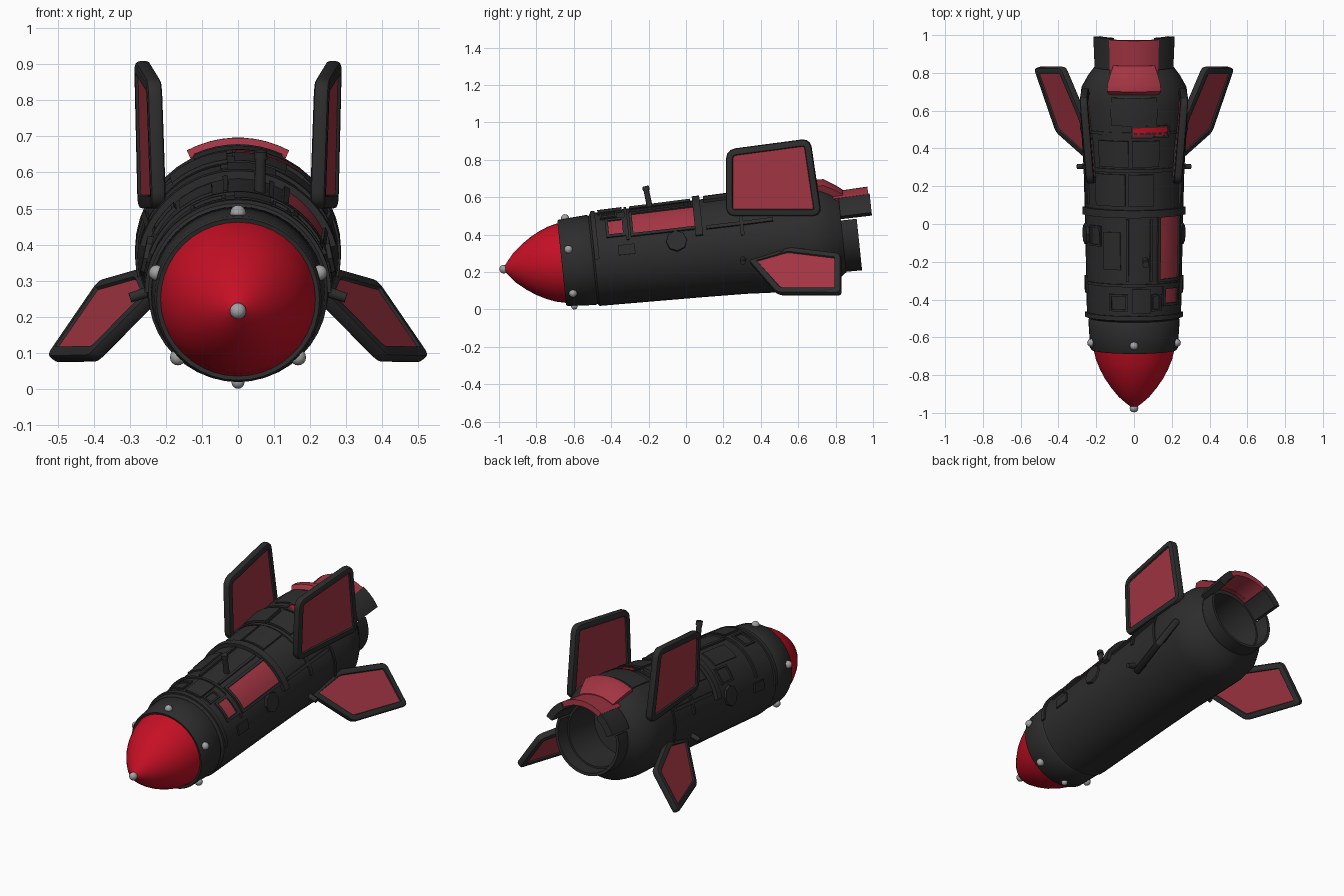
import bpy, bmesh, math
from mathutils import Vector, Matrix

if "Cube" in bpy.data.objects:
    bpy.data.objects.remove(bpy.data.objects["Cube"])

def material(name, r, g, b):
    m = bpy.data.materials.new(name)
    m.diffuse_color = (r, g, b, 1)
    m.use_nodes = True
    m.node_tree.nodes["Principled BSDF"].inputs["Base Color"].default_value = m.diffuse_color
    return m

DARK = material("charcoal hull", 0.026, 0.026, 0.026)
RED = material("bright red", 0.56, 0.005, 0.018)
MAROON = material("faded red panel", 0.36, 0.035, 0.055)
GREY = material("light grey metal", 0.36, 0.36, 0.36)

# The rocket is built along +y and then pitched nose-down
TILT = Matrix.Translation((0, 0, 0.318)) @ Matrix.Rotation(math.radians(6), 4, 'X')

def finish(name, bm, mats, tilt=True, angle=35):
    if tilt:
        bm.transform(TILT)
    bmesh.ops.recalc_face_normals(bm, faces=bm.faces[:])
    me = bpy.data.meshes.new(name)
    bm.to_mesh(me)
    bm.free()
    for m in mats:
        me.materials.append(m)
    me.shade_smooth()
    me.set_sharp_from_angle(angle=math.radians(angle))
    ob = bpy.data.objects.new(name, me)
    bpy.context.collection.objects.link(ob)
    return ob

def polar(s, r, deg):
    a = math.radians(deg)
    return Vector((r * math.cos(a), s, r * math.sin(a)))

def lathe(name, profile, mat, n=40):
    bm = bmesh.new()
    rings = [[bm.verts.new(polar(s, max(r, 0.0005), 360 * i / n)) for i in range(n)] for s, r in profile]
    for a, b in zip(rings, rings[1:]):
        for i in range(n):
            bm.faces.new((a[i], a[(i + 1) % n], b[(i + 1) % n], b[i]))
    return finish(name, bm, [mat])

HULL = [(-0.66, 0.232), (-0.51, 0.242), (-0.50, 0.236), (-0.49, 0.249), (0.05, 0.260),
        (0.3, 0.267), (0.50, 0.279), (0.65, 0.286), (0.73, 0.278), (0.79, 0.245), (0.84, 0.208)]

def hull_r(s):
    for (s0, r0), (s1, r1) in zip(HULL, HULL[1:]):
        if s <= s1:
            return r0 + (r1 - r0) * (s - s0) / (s1 - s0)
    return HULL[-1][1]

def arc_shell(name, profile, a0, a1, mat):
    """Curved slab; profile rows are (s, inner radius, outer radius)."""
    n = max(2, int(abs(a1 - a0) / 6))
    bm = bmesh.new()
    loop = [(s, o) for s, i, o in profile] + [(s, i) for s, i, o in reversed(profile)]
    rows = [[bm.verts.new(polar(s, r, a0 + (a1 - a0) * k / n)) for s, r in loop] for k in range(n + 1)]
    m = len(loop)
    for a, b in zip(rows, rows[1:]):
        for j in range(m):
            bm.faces.new((a[j], a[(j + 1) % m], b[(j + 1) % m], b[j]))
    bm.faces.new(rows[0])
    bm.faces.new(rows[-1])
    return finish(name, bm, [mat])

def plate(name, s0, s1, a0, a1, h, mat=DARK):
    """Plate lying on the hull, h proud of it."""
    rows = [(s, hull_r(s) - 0.012, hull_r(s) + h) for s in (s0, (s0 + s1) / 2, s1)]
    return arc_shell(name, rows, a0, a1, mat)

def frame(name, s0, s1, a0, a1, h, w=0.016):
    d = math.degrees(w / 0.26)
    plate(name + "_front", s0 - w, s0, a0 - d, a1 + d, h)
    plate(name + "_back", s1, s1 + w, a0 - d, a1 + d, h)
    plate(name + "_low", s0, s1, a0 - d, a0, h)
    plate(name + "_high", s0, s1, a1, a1 + d, h)

def peg(name, p0, p1, r, mat=DARK, n=14):
    p0, p1 = Vector(p0), Vector(p1)
    d = p1 - p0
    bm = bmesh.new()
    rot = d.to_track_quat('Z', 'Y').to_matrix().to_4x4()
    bmesh.ops.create_cone(bm, cap_ends=True, segments=n, radius1=r, radius2=r * 0.92, depth=d.length,
                          matrix=Matrix.Translation((p0 + p1) / 2) @ rot)
    return finish(name, bm, [mat])

def stud(name, p, r):
    bm = bmesh.new()
    bmesh.ops.create_uvsphere(bm, u_segments=12, v_segments=8, radius=r, matrix=Matrix.Translation(p))
    return finish(name, bm, [GREY], angle=60)

def fin(name, corners, thick, border, rounding):
    """Flat rounded fin with a recessed panel on both sides."""
    pts = [Vector(c) for c in corners]
    mid = sum(pts, Vector()) / len(pts)
    nor = sum((a.cross(b) for a, b in zip(pts, pts[1:] + pts[:1])), Vector()).normalized()
    pts = [p - nor * (p - mid).dot(nor) for p in pts]
    bm = bmesh.new()
    bm.faces.new([bm.verts.new(p - nor * thick / 2) for p in pts])
    bmesh.ops.bevel(bm, geom=bm.verts[:], offset=rounding, segments=3, profile=0.5, affect='VERTICES')
    ext = bmesh.ops.extrude_face_region(bm, geom=bm.faces[:], use_keep_orig=True)
    bmesh.ops.translate(bm, vec=nor * thick, verts=[v for v in ext['geom'] if isinstance(v, bmesh.types.BMVert)])
    bmesh.ops.recalc_face_normals(bm, faces=bm.faces[:])
    bm.normal_update()
    rim = [e for e in bm.edges if len(e.link_faces) == 2 and e.calc_face_angle() > 1.2
           and any(abs(f.normal.dot(nor)) > 0.9 for f in e.link_faces)]
    bmesh.ops.bevel(bm, geom=rim, offset=thick * 0.28, segments=2, profile=0.5, affect='EDGES')
    bm.normal_update()
    caps = [f for f in bm.faces if abs(f.normal.dot(nor)) > 0.99 and len(f.verts) > 8]
    bmesh.ops.inset_individual(bm, faces=caps, thickness=border)
    bmesh.ops.inset_individual(bm, faces=caps, thickness=0.004, depth=-0.008)
    for f in caps:
        f.material_index = 1
    finish(name, bm, [DARK, MAROON], tilt=False)

# Nose cone, its tip and the main hull with a hollow exhaust
lathe("nose_cone", [(-0.972, 0.018), (-0.955, 0.04), (-0.92, 0.081), (-0.87, 0.122), (-0.82, 0.156),
                    (-0.77, 0.182), (-0.72, 0.202), (-0.66, 0.216), (-0.64, 0.0)], RED)
peg("nose_tip_stem", (0, -0.955, 0), (0, -0.985, 0), 0.018, GREY)
stud("nose_tip", (0, -0.98, 0), 0.023)
lathe("hull", [(-0.65, 0.0), (-0.664, 0.208), (-0.668, 0.226)] + HULL +
      [(0.84, 0.178), (0.62, 0.165), (0.62, 0.0)], DARK)

# Studs around the front collar
for k, deg in enumerate((90, 17, 163, -45, -135, -90)):
    stud(f"collar_stud_{k}", polar(-0.625, 0.236, deg), 0.022 if deg != -90 else 0.018)

# Ring bands over the hull
for k, (s0, s1, a0, a1, h) in enumerate(((-0.49, -0.465, 0, 180, 0.010), (0.06, 0.10, 15, 165, 0.022),
                                         (0.30, 0.32, 10, 170, 0.010), (0.50, 0.515, -20, 200, 0.006),
                                         (-0.31, -0.295, 20, 160, 0.010))):
    plate(f"hull_band_{k}", s0, s1, a0, a1, h)

# Side windows on the right, with frames
plate("side_window", -0.27, 0.065, 27, 58, 0.003, MAROON)
frame("side_window_frame", -0.27, 0.065, 27, 58, 0.012)
plate("small_side_window", -0.40, -0.325, 29, 50, 0.003, MAROON)
frame("small_window_frame", -0.40, -0.325, 29, 50, 0.010)

# Red slot on the back of the hull
plate("red_slot", 0.495, 0.54, 52, 91, 0.006, RED)
frame("red_slot_frame", 0.495, 0.54, 52, 91, 0.010, 0.010)

# Raised armour plates and hatches on the upper hull
for k, (s0, s1, a0, a1, h) in enumerate((
        (0.12, 0.29, 68, 96, 0.016), (0.12, 0.29, 100, 138, 0.010), (0.33, 0.47, 62, 92, 0.014),
        (0.33, 0.47, 96, 130, 0.018), (-0.28, 0.05, 96, 99, 0.012), (-0.28, 0.05, 68, 71, 0.010),
        (0.55, 0.70, 65, 115, 0.008), (-0.45, -0.32, 70, 92, 0.012), (-0.22, -0.02, 106, 128, 0.008))):
    plate(f"armour_plate_{k}", s0, s1, a0, a1, h)
for k, (s0, s1, a0, a1) in enumerate(((-0.43, -0.36, 100, 118), (-0.09, 0.0, 134, 150), (-0.43, -0.36, 58, 66))):
    frame(f"hatch_frame_{k}", s0, s1, a0, a1, 0.010, 0.010)

# Antenna peg, and side ports and pegs on both sides
peg("antenna", (0.06, -0.165, 0.22), (0.063, -0.18, 0.358), 0.016)
stud_top = peg("antenna_cap", (0.063, -0.177, 0.34), (0.063, -0.18, 0.362), 0.019)
for side, c in (("right", 1), ("left", -1)):
    def ang(d):
        return d if c > 0 else 180 - d
    peg(f"{side}_port", polar(-0.045, 0.24, ang(12)), polar(-0.045, 0.268, ang(12)), 0.06, n=8)
    peg(f"{side}_peg", polar(0.30, 0.25, ang(-18)), polar(0.295, 0.315, ang(-18)), 0.015)
    plate(f"{side}_side_box", -0.36, -0.27, ang(2), ang(14), 0.009)
    plate(f"{side}_long_rail", 0.12, 0.48, ang(22), ang(26), 0.012)
    # Upper and lower fins
    fin(f"{side}_upper_fin", [(c * 0.213, 0.215, 0.50), (c * 0.238, 0.215, 0.855),
                              (c * 0.262, 0.665, 0.915), (c * 0.265, 0.725, 0.50)], 0.042, 0.022, 0.045)
    fin(f"{side}_lower_fin", [(c * 0.23, 0.33, 0.265), (c * 0.40, 0.49, 0.08), (c * 0.52, 0.83, 0.08),
                              (c * 0.375, 0.83, 0.295), (c * 0.25, 0.55, 0.325)], 0.040, 0.020, 0.025)
    # Dark rails of the tail arch
    arc_shell(f"{side}_arch_rail", [(0.84, 0.19, 0.228), (1.008, 0.195, 0.236)], ang(24), ang(57), DARK)

# Lower exhaust shroud, tail arch panel and top scoop
arc_shell("exhaust_shroud", [(0.79, 0.185, 0.205), (0.925, 0.19, 0.206)], 160, 380, DARK)
arc_shell("arch_panel", [(0.80, 0.20, 0.228), (1.0, 0.205, 0.236)], 56, 124, MAROON)
arc_shell("top_scoop", [(0.715, 0.25, 0.282), (0.735, 0.25, 0.303), (0.77, 0.23, 0.300),
                        (0.83, 0.20, 0.262), (0.865, 0.20, 0.235)], 62, 118, MAROON)
